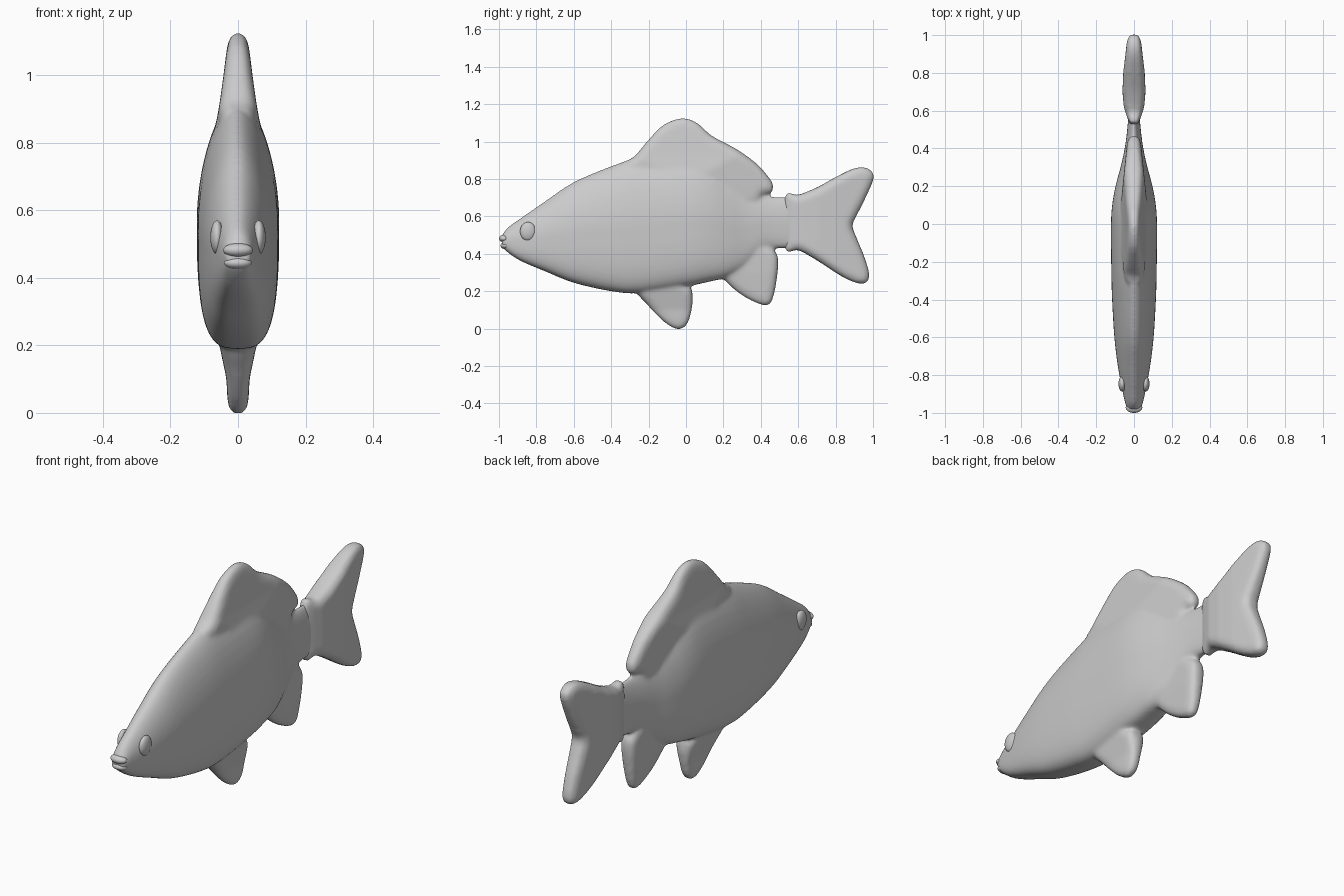
import bpy, bmesh, math
from mathutils import Vector

if "Cube" in bpy.data.objects:
    bpy.data.objects.remove(bpy.data.objects["Cube"])


def new_object(name, bm):
    me = bpy.data.meshes.new(name)
    bmesh.ops.recalc_face_normals(bm, faces=bm.faces[:])
    bm.to_mesh(me)
    bm.free()
    ob = bpy.data.objects.new(name, me)
    bpy.context.collection.objects.link(ob)
    return ob


def catmull(pts, steps, closed=False):
    n, out = len(pts), []
    get = (lambda i: pts[i % n]) if closed else (lambda i: pts[min(max(i, 0), n - 1)])
    for i in range(n if closed else n - 1):
        for s in range(steps):
            t = s / steps
            out.append(tuple(0.5 * (2 * b + (c - a) * t + (2 * a - 5 * b + 4 * c - d) * t * t
                                    + (3 * b - a - 3 * c + d) * t ** 3)
                             for a, b, c, d in zip(get(i - 1), get(i), get(i + 1), get(i + 2))))
    return out if closed else out + [pts[-1]]


def lookup(table, v):
    for (a, fa), (b, fb) in zip(table, table[1:]):
        if v <= b:
            return fa + (fb - fa) * max(0, (v - a) / (b - a))
    return table[-1][1]


def apply_mods(ob, voxel, smooth):
    m = ob.modifiers.new("remesh", 'REMESH')
    m.mode, m.voxel_size = 'VOXEL', voxel
    if smooth:
        s = ob.modifiers.new("smooth", 'SMOOTH')
        s.factor, s.iterations = 0.5, smooth
    dg = bpy.context.evaluated_depsgraph_get()
    me = bpy.data.meshes.new_from_object(ob.evaluated_get(dg))
    ob.modifiers.clear()
    ob.data = me
    me.shade_smooth()


def fin(name, outline, half):
    """Pillow-shaped fin from a (y, z) outline; half(y, z) is its half thickness."""
    pts = [Vector(p) for p in catmull(outline, 5, True)]
    bm = bmesh.new()
    face = bm.faces.new([bm.verts.new((-0.03, p.x, p.y)) for p in pts])
    ext = bmesh.ops.extrude_face_region(bm, geom=[face])
    for v in ext["geom"]:
        if isinstance(v, bmesh.types.BMVert):
            v.co.x = 0.03
    ob = new_object(name, bm)
    apply_mods(ob, 0.01, 0)
    edges = list(zip(pts, pts[1:] + pts[:1]))
    for v in ob.data.vertices:
        p = Vector(v.co.yz)
        d = 1.0
        for a, b in edges:
            ab = b - a
            t = min(1, max(0, (p - a).dot(ab) / max(ab.length_squared, 1e-9)))
            d = min(d, (p - a - ab * t).length)
        r = 1 - min(1, (d + 0.006) / 0.05)
        v.co.x = v.co.x / 0.03 * half(v.co.y, v.co.z) * math.sqrt(1 - r * r)
    return ob


def ball(name, loc, rad):
    bm = bmesh.new()
    bmesh.ops.create_uvsphere(bm, u_segments=32, v_segments=16, radius=1)
    for v in bm.verts:
        v.co = Vector(a * b for a, b in zip(v.co, rad)) + Vector(loc)
    ob = new_object(name, bm)
    ob.data.shade_smooth()
    return ob


# Body: stations of y, bottom, top, half width
stations = [(-.985, .44, .50, .035), (-.95, .405, .545, .046), (-.88, .36, .595, .062),
            (-.75, .305, .685, .086), (-.6, .245, .785, .104), (-.4, .2, .87, .116),
            (-.25, .19, .915, .12), (0, .225, .93, .122), (.12, .25, .90, .113),
            (.22, .275, .83, .093), (.32, .33, .76, .066), (.42, .42, .715, .046),
            (.5, .43, .705, .036), (.57, .43, .705, .03)]
bm = bmesh.new()
rings = []
SIDES = 40
for y, lo, hi, w in catmull(stations, 4):
    ring = []
    for k in range(SIDES):
        a = 2 * math.pi * k / SIDES
        c, s = math.cos(a), math.sin(a)
        n = 1.75 if s > 0 else 3.2
        x = math.copysign(abs(c) ** (2 / n), c) * w
        z = (lo + hi) / 2 + math.copysign(abs(s) ** (2 / n), s) * (hi - lo) / 2
        ring.append(bm.verts.new((x, y, z)))
    rings.append(ring)
for r0, r1 in zip(rings, rings[1:]):
    for k in range(SIDES):
        j = (k + 1) % SIDES
        bm.faces.new((r0[k], r0[j], r1[j], r1[k]))
bm.faces.new(rings[0])
bm.faces.new(rings[-1])
body = new_object("body", bm)

# Dorsal, pelvic and anal fins, blended into the body
dz = [(.7, .08), (.83, .07), (.92, .054), (1.0, .043), (1.12, .028)]
dy = [(-.3, .05), (0, .08), (.2, .06), (.46, .034)]
dorsal = fin("dorsal_fin", [(-.32, .87), (-.27, .925), (-.2, 1.01), (-.12, 1.09), (-.02, 1.126),
                            (.06, 1.1), (.14, 1.03), (.27, .96), (.38, .88), (.45, .80), (.468, .76),
                            (.455, .725), (.41, .715), (.36, .66), (.1, .65), (-.2, .7)],
             lambda y, z: min(lookup(dz, z), lookup(dy, y)))
pelvic = fin("pelvic_fin", [(-.27, .21), (-.2, .12), (-.11, .03), (-.04, -.004), (.01, .03),
                            (.035, .13), (.03, .21), (-.01, .24), (-.07, .29), (-.22, .29)],
             lambda y, z: lookup([(0, .03), (.1, .034), (.2, .055), (.3, .075)], z))
anal = fin("anal_fin", [(.18, .3), (.27, .2), (.37, .14), (.44, .125), (.47, .18), (.49, .3),
                        (.492, .38), (.47, .42), (.42, .45), (.3, .5), (.2, .4)],
           lambda y, z: lookup([(.13, .03), (.3, .042), (.5, .045)], z))
bm = bmesh.new()
for ob in (body, dorsal, pelvic, anal):
    bm.from_mesh(ob.data)
for ob in (dorsal, pelvic, anal):
    bpy.data.objects.remove(ob)
bm.to_mesh(body.data)
bm.free()
apply_mods(body, 0.009, 14)

# Forked tail fin
ty = [(.5, .028), (.55, .032), (.62, .054), (.7, .061), (.8, .057), (.9, .045), (1, .034)]
tail = fin("tail_fin", [(.53, .705), (.6, .715), (.7, .755), (.8, .81), (.9, .857), (.97, .857),
                        (1.004, .81), (.96, .7), (.91, .6), (.89, .55), (.91, .49), (.955, .38),
                        (.98, .28), (.945, .24), (.85, .27), (.7, .365), (.6, .42), (.53, .43)],
           lambda y, z: lookup(ty, y))
apply_mods(tail, 0.009, 6)

# Lips and eyes
ball("upper_lip", (0, -.972, .482), (.044, .028, .021))
ball("lower_lip", (0, -.964, .444), (.041, .028, .019))
for side, name in ((-1, "eye_right"), (1, "eye_left")):
    ball(name, (side * .062, -.845, .52), (.02, .042, .05))
